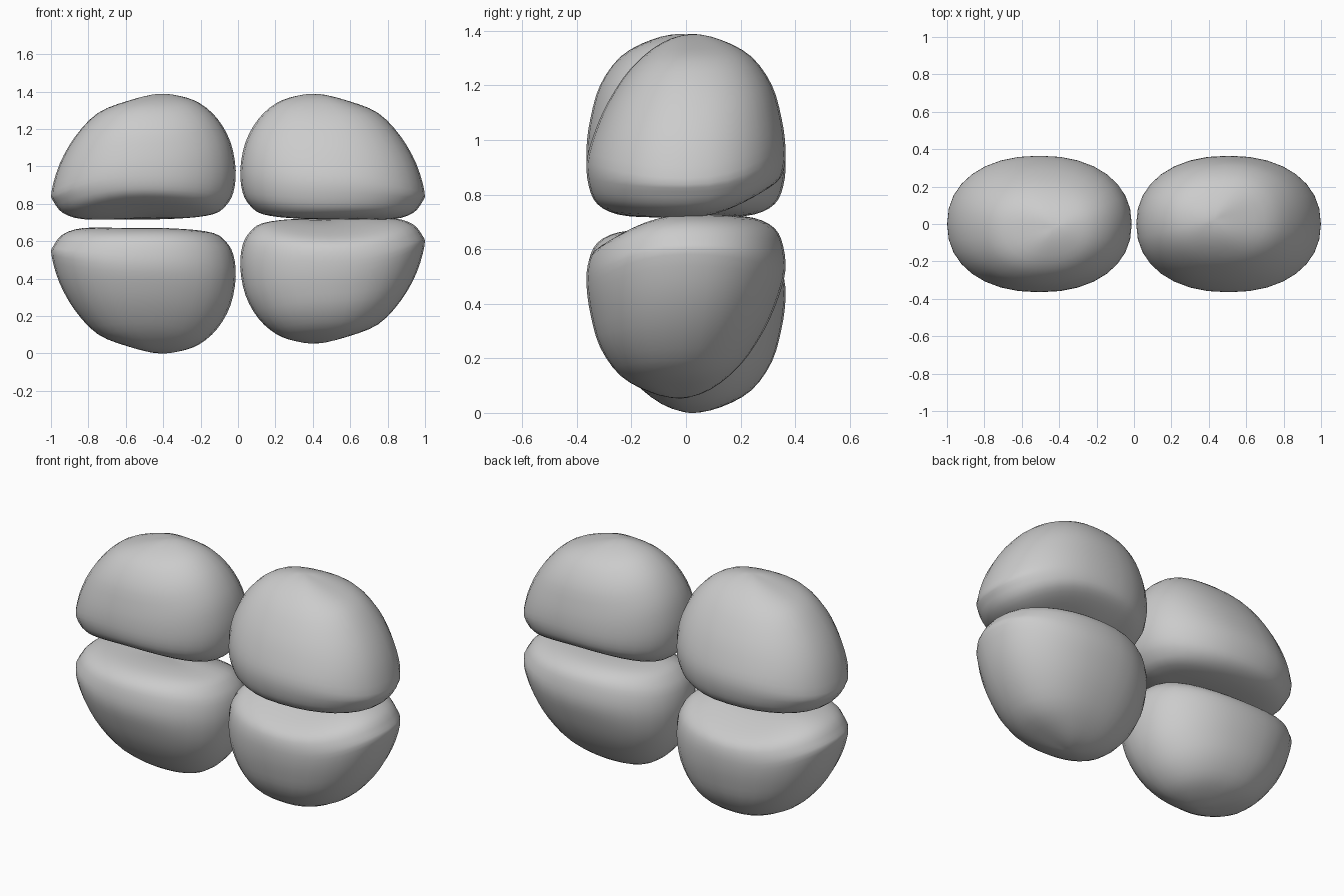
import bpy, bmesh, math
from mathutils import Vector

if "Cube" in bpy.data.objects:
    bpy.data.objects.remove(bpy.data.objects["Cube"])

# One flat colour
grey = bpy.data.materials.new("light_grey")
grey.diffuse_color = (0.6, 0.6, 0.6, 1)
grey.use_nodes = True
grey.node_tree.nodes["Principled BSDF"].inputs["Base Color"].default_value = grey.diffuse_color

# Rings of the upper right lobe, bottom to top:
# left x,z / right x,z / front y,z / back y,z
RINGS = [
    (.28, .724, .65, .717, -.13, .717, .12, .748),
    (.13, .745, .83, .718, -.25, .727, .25, .797),
    (.065, .79, .935, .75, -.325, .765, .332, .845),
    (.025, .86, .985, .81, -.356, .83, .36, .90),
    (.012, .98, .998, .86, -.364, .92, .364, .98),
    (.04, 1.13, .955, 1.01, -.338, 1.02, .35, 1.08),
    (.11, 1.255, .87, 1.16, -.285, 1.14, .315, 1.2),
    (.205, 1.338, .75, 1.285, -.2, 1.265, .24, 1.305),
    (.31, 1.376, .59, 1.35, -.09, 1.355, .13, 1.366),
]
BOTTOM, TOP = Vector((.46, 0, .728)), Vector((.43, .02, 1.387))
SEGS, STEPS, POW = 32, 3, 2 / 2.2


def ring_point(ring, a):
    """Point on a slightly squared ellipse at angle a."""
    xl, zl, xr, zr, yf, zf, yb, zb = ring
    c, s = math.cos(a), math.sin(a)
    z = c * c * (zr if c > 0 else zl) + s * s * (zb if s > 0 else zf)
    c, s = (math.copysign(abs(v) ** POW, v) for v in (c, s))
    return Vector(((xl + xr + (xr - xl) * c) / 2, (yf + yb + (yb - yf) * s) / 2, z))


def meridian(a):
    """Smooth curve from pole to pole through all rings."""
    p = [ring_point(RINGS[0], a + math.pi), BOTTOM]
    p += [ring_point(r, a) for r in RINGS]
    p += [TOP, ring_point(RINGS[-1], a + math.pi)]
    out = []
    for k in range(1, len(p) - 2):
        p0, p1, p2, p3 = p[k - 1:k + 3]
        for n in range(STEPS):
            t = n / STEPS
            out.append((2 * p1 + (p2 - p0) * t + (2 * p0 - 5 * p1 + 4 * p2 - p3) * t ** 2
                        + (3 * p1 - p0 - 3 * p2 + p3) * t ** 3) / 2)
    return out[1:]


def lobe(name, place):
    """Loft the lobe; place() turns it into position."""
    bm = bmesh.new()
    cols = [[bm.verts.new(place(*q)) for q in meridian(2 * math.pi * i / SEGS)]
            for i in range(SEGS)]
    lo, hi = bm.verts.new(place(*BOTTOM)), bm.verts.new(place(*TOP))
    for i in range(SEGS):
        a, b = cols[i], cols[(i + 1) % SEGS]
        bm.faces.new((lo, b[0], a[0]))
        bm.faces.new((hi, a[-1], b[-1]))
        for k in range(len(a) - 1):
            bm.faces.new((a[k], b[k], b[k + 1], a[k + 1]))
    bmesh.ops.recalc_face_normals(bm, faces=bm.faces)
    for f in bm.faces:
        f.smooth = True
    me = bpy.data.meshes.new(name)
    bm.to_mesh(me)
    bm.free()
    me.materials.append(grey)
    bpy.context.collection.objects.link(bpy.data.objects.new(name, me))


# Four lobes, each a half-turn of the same form
lobe("upper_right_lobe", lambda x, y, z: (x, y, z))
lobe("upper_left_lobe", lambda x, y, z: (-x, -y, z))
lobe("lower_right_lobe", lambda x, y, z: (x, -y, 1.441 - z))
lobe("lower_left_lobe", lambda x, y, z: (-x, y, 1.388 - z))
